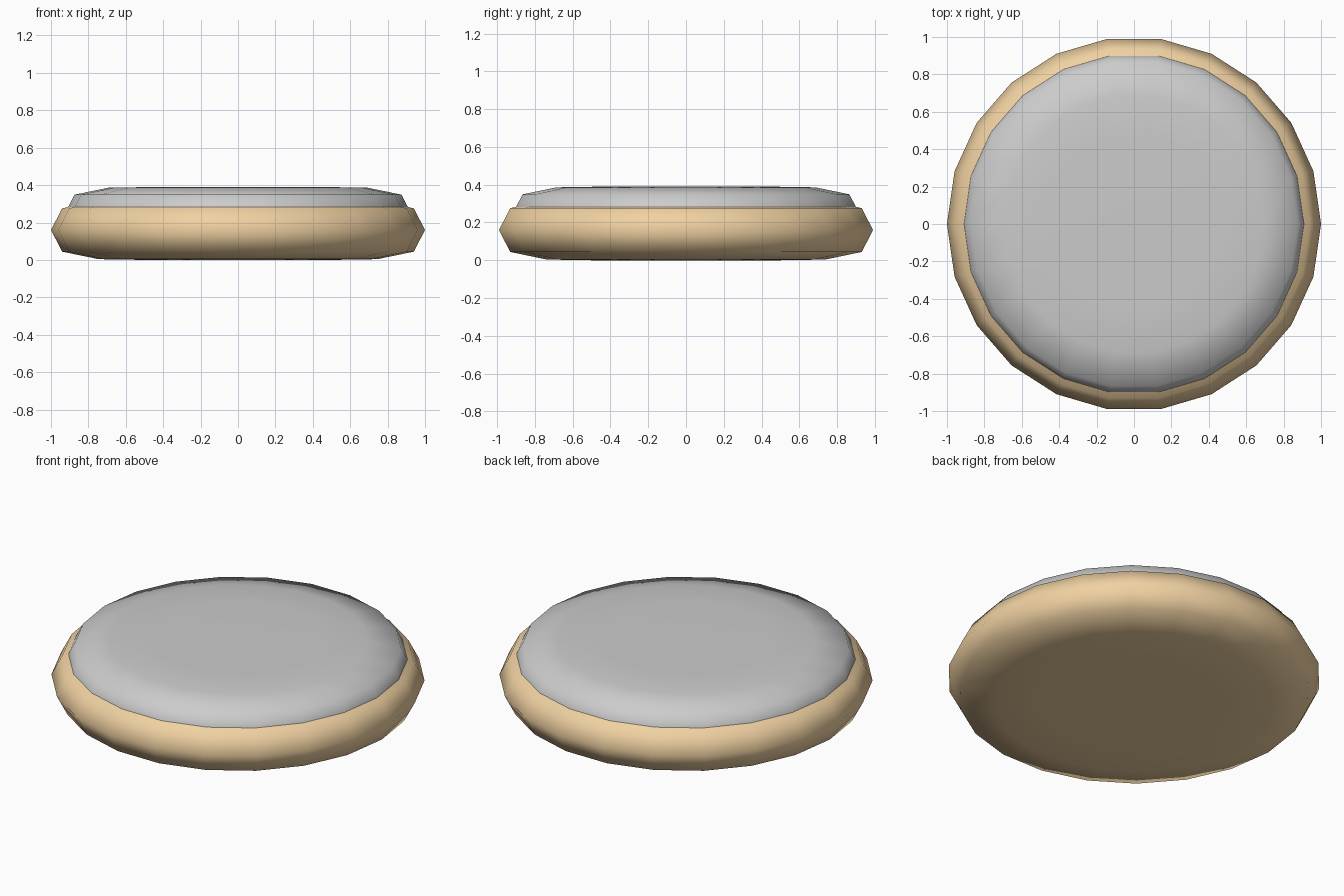
import bpy, bmesh, math

if "Cube" in bpy.data.objects:
    bpy.data.objects.remove(bpy.data.objects["Cube"])

SIDES = 22
# Half profile of the rounded disc about its own mid-plane: (radius, height)
UPPER = [(0.5, 0.16), (0.745, 0.156), (0.94, 0.116), (1.0, 0.0)]
PROFILE = UPPER + [(r, -z) for r, z in reversed(UPPER[:-1])]


def material(name, colour):
    mat = bpy.data.materials.new(name)
    mat.diffuse_color = colour
    mat.use_nodes = True
    mat.node_tree.nodes["Principled BSDF"].inputs["Base Color"].default_value = mat.diffuse_color
    return mat


def rounded_disc(name, size, z, mat=None):
    bm = bmesh.new()
    rings = []
    for r, h in PROFILE:
        rings.append([bm.verts.new((r * size * math.cos(2 * math.pi * i / SIDES),
                                    r * size * math.sin(2 * math.pi * i / SIDES),
                                    h * size)) for i in range(SIDES)])
    for a, b in zip(rings, rings[1:]):
        for i in range(SIDES):
            j = (i + 1) % SIDES
            bm.faces.new((a[i], b[i], b[j], a[j]))
    bm.faces.new(rings[0])
    bm.faces.new(rings[-1][::-1])
    bmesh.ops.recalc_face_normals(bm, faces=bm.faces)
    for f in bm.faces:
        f.smooth = True
    mesh = bpy.data.meshes.new(name)
    bm.to_mesh(mesh)
    bm.free()
    obj = bpy.data.objects.new(name, mesh)
    obj.location.z = z
    if mat:
        mesh.materials.append(mat)
    bpy.context.collection.objects.link(obj)
    return obj


# Biscuit base
rounded_disc("biscuit", 1.0, 0.16, material("biscuit_tan", (0.87, 0.64, 0.36, 1)))

# Icing layer, sunk into the biscuit
rounded_disc("icing", 0.93, 0.241)
